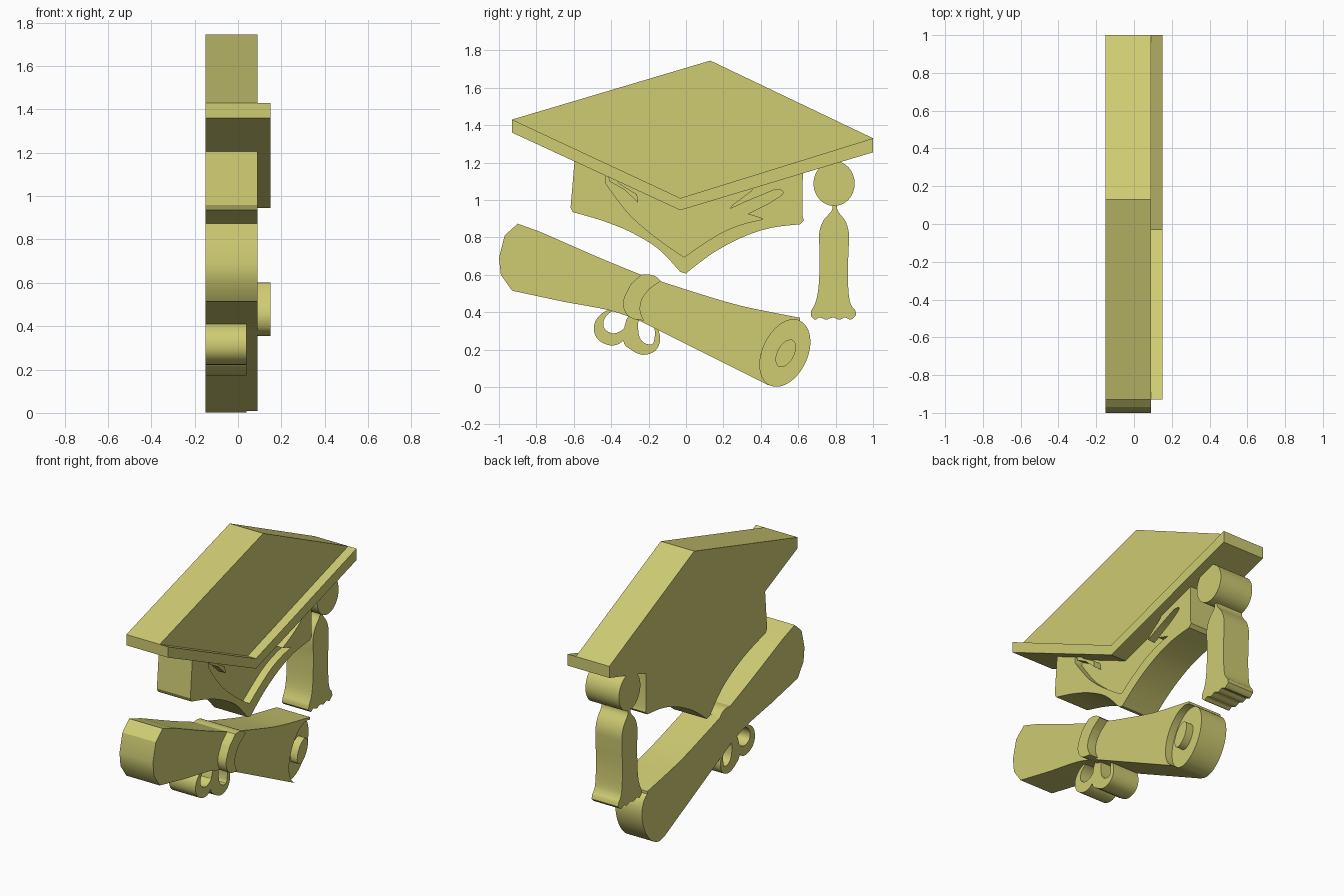
import bpy, bmesh, math
from mathutils import Vector, Matrix

if "Cube" in bpy.data.objects:
    bpy.data.objects.remove(bpy.data.objects["Cube"])

gold = bpy.data.materials.new("pale_gold")
gold.diffuse_color = (0.62, 0.60, 0.17, 1)
gold.use_nodes = True
gold.node_tree.nodes["Principled BSDF"].inputs["Base Color"].default_value = gold.diffuse_color

BACK, LOW, MID, HIGH = -0.15, 0.04, 0.09, 0.15


def smooth(pts, closed=False, n=4):
    """Catmull-Rom curve through the points."""
    p = [Vector(q) for q in pts]
    p = [p[-1]] + p + p[:2] if closed else [p[0]] + p + [p[-1]]
    out = []
    for a, b, c, d in zip(p, p[1:], p[2:], p[3:]):
        for k in range(n):
            t = k / n
            out.append(0.5 * (2 * b + (c - a) * t + (2 * a - 5 * b + 4 * c - d) * t * t
                              + (3 * b - a - 3 * c + d) * t ** 3))
    if not closed:
        out.append(p[-1])
    return [tuple(q) for q in out]


def ellipse(cy, cz, major, minor, tilt, a0=0, a1=360, n=48):
    """Ellipse or arc, long axis leaning towards +y by tilt degrees."""
    s, c = math.sin(math.radians(tilt)), math.cos(math.radians(tilt))
    steps = n if a1 - a0 == 360 else n + 1
    out = []
    for i in range(steps):
        t = math.radians(a0 + (a1 - a0) * i / n)
        u, v = major * math.cos(t), minor * math.sin(t)
        out.append((cy + u * s - v * c, cz + u * c + v * s))
    return out


def plate(name, loops, x0, x1):
    """Extrude a y-z outline (further loops are holes) from x0 to x1."""
    cu = bpy.data.curves.new(name, 'CURVE')
    cu.dimensions = '2D'
    cu.fill_mode = 'BOTH'
    cu.extrude = (x1 - x0) / 2
    for loop in loops:
        sp = cu.splines.new('POLY')
        sp.points.add(len(loop) - 1)
        for pt, (y, z) in zip(sp.points, loop):
            pt.co = (y, z, 0, 1)
        sp.use_cyclic_u = True
    tmp = bpy.data.objects.new(name + "_curve", cu)
    bpy.context.collection.objects.link(tmp)
    me = bpy.data.meshes.new_from_object(
        tmp.evaluated_get(bpy.context.evaluated_depsgraph_get()))
    bpy.data.objects.remove(tmp)
    # curve x -> world y, curve y -> world z, curve z -> world x
    me.transform(Matrix(((0, 0, 1, (x0 + x1) / 2), (1, 0, 0, 0), (0, 1, 0, 0), (0, 0, 0, 1))))
    bm = bmesh.new()
    bm.from_mesh(me)
    bmesh.ops.remove_doubles(bm, verts=bm.verts, dist=1e-5)
    bmesh.ops.recalc_face_normals(bm, faces=bm.faces)
    for f in bm.faces:
        f.smooth = True
        f.material_index = 0
    bm.to_mesh(me)
    bm.free()
    me.set_sharp_from_angle(angle=math.radians(30))
    me.materials.clear()
    me.materials.append(gold)
    ob = bpy.data.objects.new(name, me)
    bpy.context.collection.objects.link(ob)
    return ob


# Mortarboard and its raised front rim
plate("cap_board", [[(-.93, 1.43), (-.03, 1.01), (1, 1.33), (.13, 1.745)]], BACK, MID)
plate("cap_rim", [[(-.93, 1.43), (-.93, 1.36), (-.03, .945), (1, 1.255),
                   (1, 1.33), (-.03, 1.01)]], BACK, HIGH)

# Cap body: recessed floor, then the raised band around it
hem = ([(-.595, 1.22), (-.617, .96)]
       + smooth([(-.605, .935), (-.45, .89), (-.3, .83), (-.15, .74), (-.03, .615)])
       + [(0, .607)]
       + smooth([(.03, .632), (.15, .72), (.3, .80), (.45, .85), (.61, .87)])
       + [(.63, .89), (.622, .92), (.625, 1.17)])
plate("cap_body", [hem + [(-.03, .98)]], BACK, LOW)
right_cut = ([(.36, 1.075), (.35, 1.05), (.25, .975), (.235, .952), (.33, .995)]
             + smooth([(.47, 1.053), (.508, 1.052), (.515, 1.03), (.44, .98)])
             + [(.33, .925)])
v_line = (smooth([(.415, .898), (.3, .87), (.2, .83), (.1, .77), (-.01, .695)])
          + smooth([(-.02, .70), (-.1, .755), (-.2, .83), (-.3, .92), (-.38, 1.02),
                    (-.43, 1.09)])
          + [(-.43, 1.135)])
plate("cap_band", [hem + right_cut + v_line], BACK, MID)
plate("cap_fold", [[(-.415, 1.125), (-.41, 1.10), (-.33, 1.055), (-.255, .985),
                    (-.262, 1.03), (-.36, 1.09), (-.38, 1.125)]], BACK, MID)

# Tassel
plate("tassel_knot", [ellipse(.792, 1.088, .12, .11, 0)], BACK, MID)
plate("tassel_fringe", [
    smooth([(.782, .99), (.78, .945), (.735, .89), (.712, .82), (.715, .7), (.71, .55),
            (.695, .46), (.668, .405)])
    + smooth([(.667, .38), (.69, .36), (.715, .372), (.75, .36), (.785, .372),
              (.82, .36), (.85, .372), (.88, .36), (.91, .385)])
    + smooth([(.905, .41), (.875, .46), (.865, .6), (.87, .75), (.87, .83),
              (.85, .89), (.81, .945), (.808, .99)])], BACK, LOW)

# Rolled diploma with a recessed end and a raised core
disc = (.53, .181, .19, .12, 25)
plate("scroll_body", [
    [(-.90, .873), (-.97, .81), (-1, .69), (-.99, .60), (-.93, .515)]
    + smooth([(-.65, .455), (-.41, .41), (-.25, .355)])
    + [(.435, .012)]
    + ellipse(*disc, 180, 0, 20)
    + smooth([(.61, .37), (.29, .435), (.02, .515), (-.14, .567)])
    + smooth([(-.24, .60), (-.46, .69), (-.78, .83)])], BACK, MID)
plate("scroll_end", [ellipse(*disc)], BACK, LOW)
plate("scroll_core", [ellipse(.533, .18, .08, .045, 28)], BACK, MID)

# Ribbon band and bow loops
plate("ribbon_band", [
    smooth([(-.24, .6), (-.20, .602), (-.16, .59), (-.135, .567)])
    + smooth([(-.195, .525), (-.235, .47), (-.245, .41), (-.225, .355)])
    + smooth([(-.28, .363), (-.315, .385), (-.335, .43), (-.33, .48), (-.295, .55)])],
    BACK, HIGH)
bows = {
    "bow_loop_left": (
        [(-.36, .42), (-.44, .40), (-.485, .35), (-.49, .29), (-.46, .245), (-.40, .222),
         (-.345, .24), (-.29, .31), (-.26, .39)],
        [(-.30, .375), (-.36, .41), (-.41, .395), (-.44, .355), (-.435, .31), (-.39, .287),
         (-.345, .302), (-.31, .34)]),
    "bow_loop_right": (
        [(-.30, .39), (-.335, .25), (-.295, .20), (-.23, .172), (-.165, .193), (-.138, .25),
         (-.15, .32), (-.16, .39)],
        [(-.25, .36), (-.252, .28), (-.225, .237), (-.18, .23), (-.167, .27), (-.17, .32),
         (-.19, .36)]),
}
for name, (outer, hole) in bows.items():
    plate(name, [smooth(outer, True), smooth(hole, True)], BACK, LOW)
